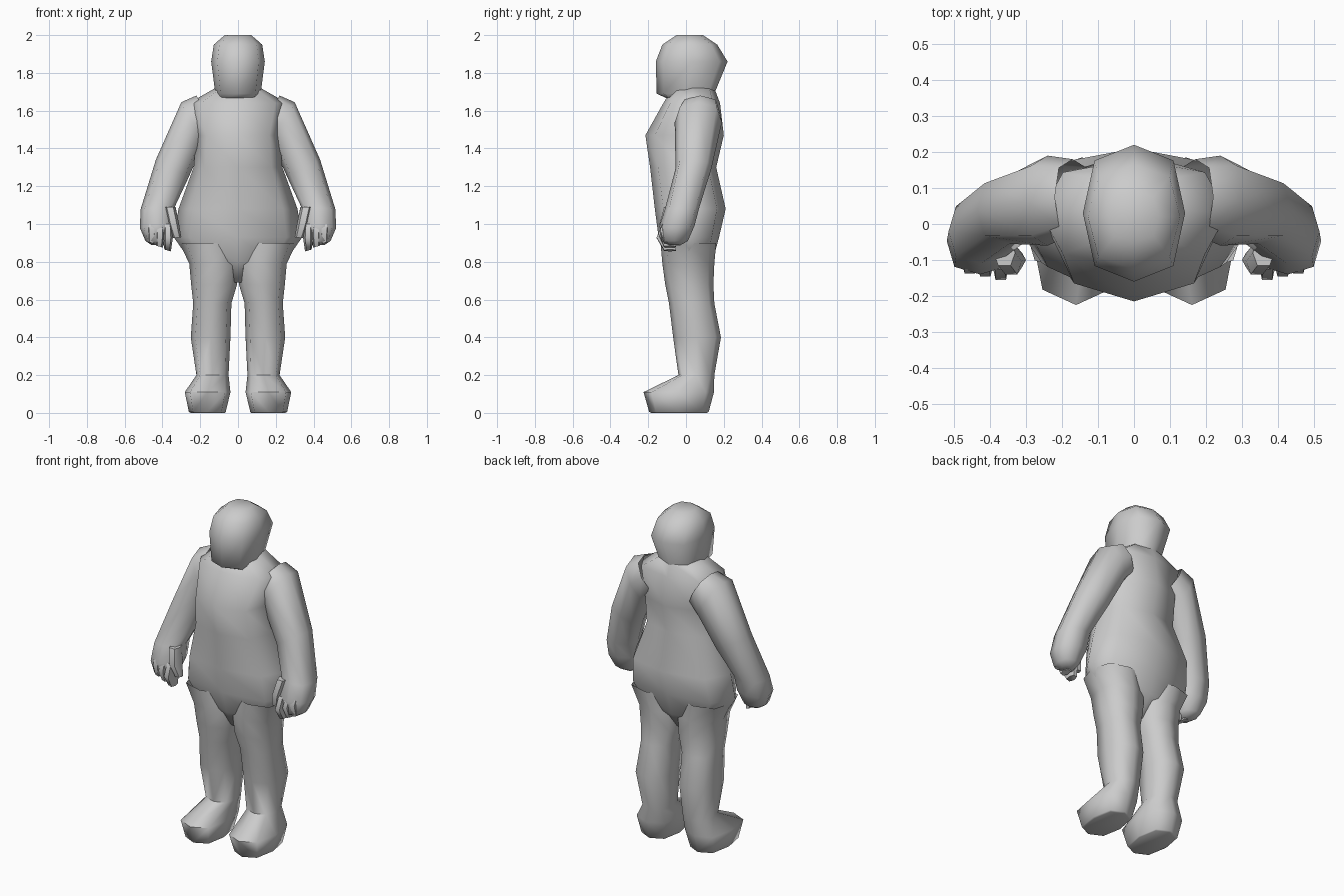
import bpy, bmesh, math


def loft(name, rings, sides=8, power=0.8, mirror=False, caps=(True, True)):
    """Each ring: (inner x, inner z, outer x, outer z, front y, back y)."""
    bm = bmesh.new()
    loops = []
    for xi, zi, xo, zo, yf, yb in rings:
        loop = []
        for i in range(sides):
            t = 2 * math.pi * i / sides
            c, s = math.cos(t), math.sin(t)
            u = math.copysign(abs(c) ** power, c) if abs(c) > 1e-6 else 0
            v = math.copysign(abs(s) ** power, s) if abs(s) > 1e-6 else 0
            loop.append(bm.verts.new(((xi + xo) / 2 + u * (xo - xi) / 2,
                                      (yf + yb) / 2 + v * (yb - yf) / 2,
                                      (zi + zo) / 2 + u * (zo - zi) / 2)))
        loops.append(loop)
    for a, b in zip(loops, loops[1:]):
        for i in range(sides):
            j = (i + 1) % sides
            bm.faces.new((a[i], a[j], b[j], b[i]))
    for use, loop in zip(caps, (loops[0], loops[-1])):
        if use:
            bm.faces.new(loop)
    bmesh.ops.recalc_face_normals(bm, faces=bm.faces)
    mesh = bpy.data.meshes.new(name)
    bm.to_mesh(mesh)
    bm.free()
    ob = bpy.data.objects.new(name, mesh)
    bpy.context.collection.objects.link(ob)
    if mirror:
        ob.modifiers.new("Mirror", 'MIRROR')
    bpy.ops.object.select_all(action='DESELECT')
    ob.select_set(True)
    bpy.context.view_layer.objects.active = ob
    bpy.ops.object.shade_smooth_by_angle(angle=math.radians(65))
    return ob


def level(z, half, yf, yb):
    return (-half, z, half, z, yf, yb)


# Head with heavy jaw and rounded back
loft("head", [
    level(1.66, 0.11, -0.09, 0.15),
    level(1.69, 0.12, -0.155, 0.15),
    level(1.86, 0.142, -0.16, 0.22),
    level(1.95, 0.128, -0.125, 0.165),
    level(2.0, 0.07, -0.05, 0.09),
], power=0.75, caps=(False, True))

# Torso from neck to crotch
loft("torso", [
    level(1.72, 0.12, -0.07, 0.15),
    level(1.64, 0.26, -0.12, 0.18),
    level(1.47, 0.22, -0.215, 0.20),
    level(1.30, 0.235, -0.19, 0.16),
    level(1.08, 0.315, -0.165, 0.21),
    level(0.93, 0.34, -0.145, 0.175),
    level(0.80, 0.25, -0.11, 0.14),
    level(0.69, 0.05, -0.04, 0.06),
], power=0.8)

# Legs and feet in one piece
loft("leg", [
    (0.01, 0.90, 0.31, 0.90, -0.135, 0.16),
    (0.00, 0.79, 0.258, 0.79, -0.125, 0.15),
    (0.005, 0.68, 0.248, 0.68, -0.11, 0.145),
    (0.035, 0.58, 0.237, 0.58, -0.09, 0.15),
    (0.04, 0.40, 0.25, 0.40, -0.068, 0.185),
    (0.05, 0.20, 0.22, 0.20, -0.04, 0.15),
    (0.04, 0.11, 0.282, 0.11, -0.225, 0.148),
    (0.065, 0.005, 0.26, 0.005, -0.195, 0.12),
    (0.07, 0.0, 0.25, 0.0, -0.185, 0.11),
], power=0.75, mirror=True, caps=(False, True))

# Arms hanging outward and forward, ending in the palm
loft("arm", [
    (0.12, 1.50, 0.22, 1.68, -0.03, 0.18),
    (0.18, 1.43, 0.30, 1.645, -0.06, 0.19),
    (0.26, 1.25, 0.435, 1.34, -0.055, 0.135),
    (0.335, 1.09, 0.515, 1.08, -0.11, 0.07),
    (0.335, 1.00, 0.52, 0.98, -0.14, 0.045),
    (0.37, 0.91, 0.49, 0.91, -0.13, 0.01),
    (0.39, 0.885, 0.46, 0.89, -0.09, -0.03),
], power=0.75, mirror=True, caps=(False, True))

# Curled fingers, inner to outer
for k in range(3):
    x, z = 0.365 + 0.043 * k, 0.855 + 0.02 * k
    loft("finger", [
        (x - 0.015, 1.0, x + 0.03, 1.0, -0.13, -0.04),
        (x - 0.02, z + 0.07, x + 0.03, z + 0.075, -0.162 + 0.01 * k, -0.05),
        (x - 0.01, z, x + 0.025, z + 0.01, -0.12, -0.05),
    ], sides=6, mirror=True, caps=(False, True))

# Thumbs along the inner side of each hand
loft("thumb", [
    (0.33, 1.09, 0.39, 1.09, -0.12, -0.04),
    (0.312, 1.0, 0.37, 1.0, -0.145, -0.06),
    (0.30, 0.93, 0.345, 0.925, -0.12, -0.08),
], sides=6, mirror=True)
